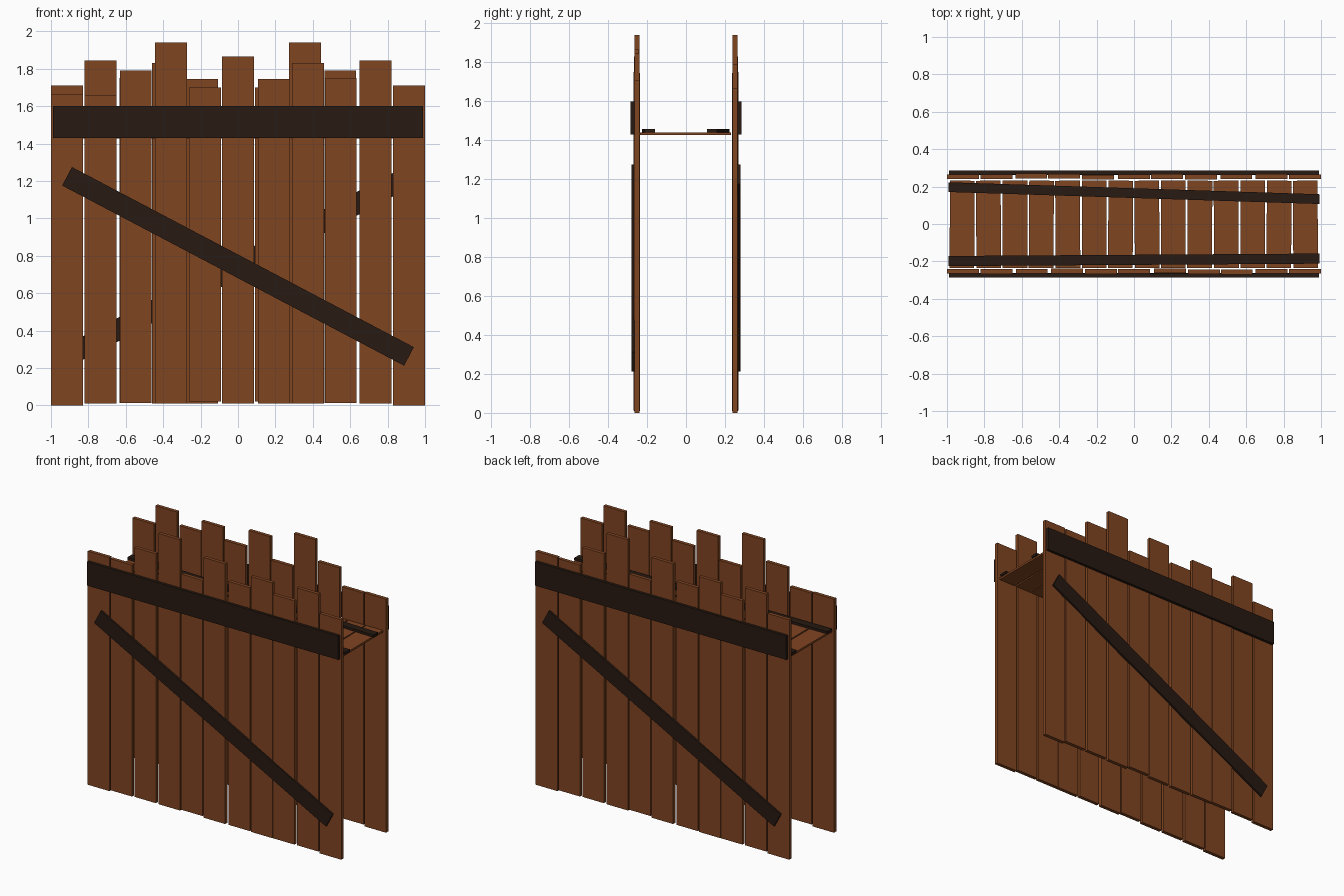
import bpy
from math import pi, atan2, hypot
from mathutils import Matrix, Vector

if "Cube" in bpy.data.objects:
    bpy.data.objects.remove(bpy.data.objects["Cube"])


def material(name, rgb):
    m = bpy.data.materials.new(name)
    m.diffuse_color = (*rgb, 1)
    m.use_nodes = True
    m.node_tree.nodes["Principled BSDF"].inputs["Base Color"].default_value = m.diffuse_color
    return m


wood = material("brown_wood", (0.216, 0.058, 0.015))
dark = material("dark_wood", (0.02, 0.010, 0.006))


def board(name, center, size, mat, rot=Matrix()):
    """Box board with baked size, placed by centre and rotation."""
    bpy.ops.mesh.primitive_cube_add(size=1)
    ob = bpy.context.object
    ob.name = name
    ob.data.transform(Matrix.Diagonal((*size, 1)))
    ob.data.materials.append(mat)
    ob.matrix_world = Matrix.Translation(center) @ rot
    return ob


# Wall planks: centre x, bottom z, top z, outward shift
planks = [
    (-0.915, 0.000, 1.665, 0.000), (-0.735, 0.010, 1.660, 0.002),
    (-0.547, 0.012, 1.790, 0.000), (-0.358, 0.010, 1.940, -0.001),
    (-0.177, 0.020, 1.700, 0.002), (0.000, 0.010, 1.865, 0.001),
    (0.192, 0.010, 1.745, -0.002), (0.374, 0.010, 1.830, 0.003),
    (0.549, 0.012, 1.750, 0.005), (0.735, 0.010, 1.845, 0.000),
    (0.915, 0.000, 1.710, 0.000),
]


def wall(side, turn):
    parts = []
    for i, (x, z0, z1, dy) in enumerate(planks):
        parts.append(board(f"{side}_plank_{i + 1}", (x, -0.252 - dy, (z0 + z1) / 2),
                           (0.17, 0.025, z1 - z0), wood))
    # Horizontal rail and diagonal brace on the outside
    parts.append(board(f"{side}_rail", (0, -0.275, 1.515), (1.98, 0.02, 0.17), dark))
    a, b = Vector((-0.914, 0, 1.225)), Vector((0.914, 0, 0.262))
    d = b - a
    parts.append(board(f"{side}_brace", (0, -0.271, (a.z + b.z) / 2),
                       (hypot(d.x, d.z), 0.016, 0.112), dark,
                       Matrix.Rotation(-atan2(d.z, d.x), 4, 'Y')))
    for p in parts:
        p.matrix_world = Matrix.Rotation(turn, 4, 'Z') @ p.matrix_world


wall("front", 0)
wall("back", pi)

# Raised platform between the walls
for i in range(14):
    wobble = 0.006 * ((i * 5) % 3 - 1)
    board(f"platform_plank_{i + 1}", (-0.919 + i * 0.1412, -0.002, 1.434),
          (0.132, 0.467, 0.014), wood, Matrix.Rotation(wobble, 4, 'Z'))

# Two battens lying on the platform
for name, y0, y1, w in (("back_batten", 0.197, 0.133, 0.052),
                        ("front_batten", -0.198, -0.185, 0.054)):
    board(name, (0, (y0 + y1) / 2, 1.449), (1.985, w, 0.018), dark,
          Matrix.Rotation(atan2(y1 - y0, 1.98), 4, 'Z'))
